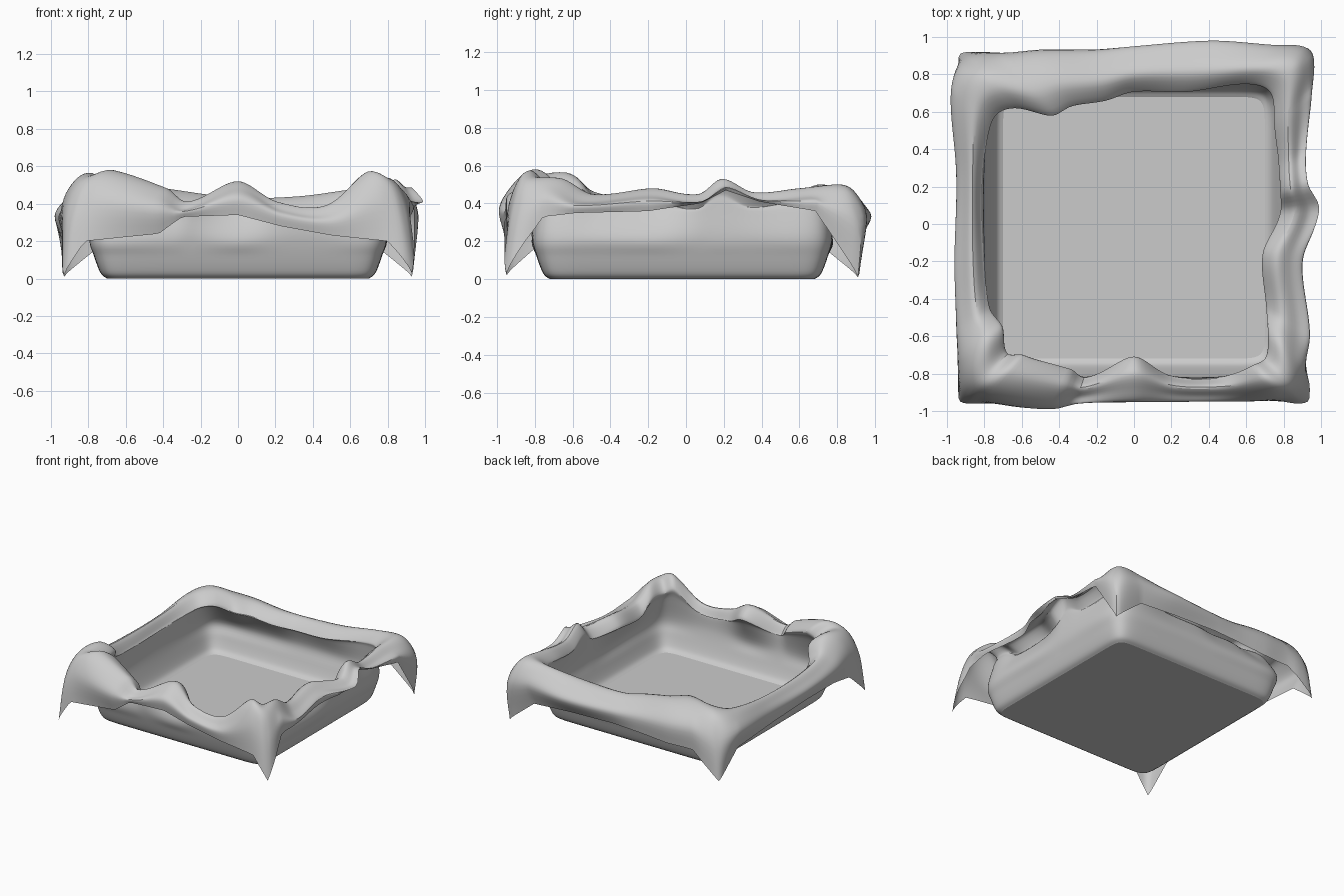
import bpy, bmesh

if "Cube" in bpy.data.objects:
    bpy.data.objects.remove(bpy.data.objects["Cube"])

# Cloth folds along each side, listed counter-clockwise from the corner.
# Row: position along side, inner reach, crest height, outer reach, hem height
FRONT = [(-1, .72, .55, .98, .02), (-.87, .69, .58, .95, .2), (-.45, .75, .48, .97, .24),
         (-.32, .80, .41, .94, .33), (0, .68, .52, .93, .34), (.25, .79, .41, .93, .28),
         (.55, .80, .39, .93, .23), (.86, .75, .57, .94, .2)]
RIGHT = [(-1, .75, .54, .97, .03), (-.8, .72, .53, .93, .33), (-.6, .70, .45, .94, .35),
         (-.2, .68, .48, .90, .36), (.1, .78, .45, .99, .40), (.25, .78, .53, .93, .47),
         (.45, .77, .46, .92, .41), (.75, .75, .48, .96, .36)]
BACK = [(-1, .78, .50, 1.03, .01), (-.75, .77, .48, .99, .2), (-.4, .72, .44, 1.0, .22),
        (0, .72, .43, .97, .23), (.22, .67, .45, .95, .22), (.5, .64, .48, .95, .2),
        (.75, .59, .50, .94, .2)]
LEFT = [(-1, .68, .49, .98, .01), (-.75, .76, .46, .99, .2), (-.3, .81, .42, .95, .23),
        (.2, .80, .42, .96, .25), (.55, .77, .46, .95, .25), (.76, .70, .56, .95, .22)]
CY = -.02          # the cloth sits slightly towards the front
SIDE_STEPS, RING_STEPS = 72, 5

stations = [(2 * k + row[0] + 1, row[1:]) for k, side in enumerate((FRONT, RIGHT, BACK, LEFT))
            for row in side]
N = len(stations)


def station(i):
    s, v = stations[i % N]
    return s + 8 * (i // N), v


def fold_at(s):
    """Smoothly interpolated fold values at perimeter position s (hem linear)."""
    i = max(k for k in range(N) if stations[k][0] <= s + 1e-9)
    (s0, a), (s1, b), (s2, c), (s3, d) = [station(i + k) for k in (-1, 0, 1, 2)]
    h = s2 - s1
    t = (s - s1) / h
    out = []
    for k in range(4):
        if k == 3:
            out.append(b[k] + (c[k] - b[k]) * t)
            continue
        m1 = (c[k] - a[k]) / (s2 - s0) * h
        m2 = (d[k] - b[k]) / (s3 - s1) * h
        out.append((2*t**3 - 3*t**2 + 1) * b[k] + (t**3 - 2*t**2 + t) * m1
                   + (3*t**2 - 2*t**3) * c[k] + (t**3 - t**2) * m2)
    return out


def square_point(s):
    k, p = int(s // 2) % 4, s % 2 - 1
    return ((p, -1), (1, p), (-p, 1), (-1, -p))[k]


def place(s, d, z, n):
    """Point at reach d on a square whose corners are rounded by exponent n."""
    x, y = square_point(s)
    f = d * (abs(x)**n + abs(y)**n) ** (-1 / n)
    return (x * f, y * f + CY, z)


def catmull(p, steps):
    q = [p[0]] + p + [p[-1]]
    pts = []
    for i in range(1, len(q) - 2):
        for j in range(steps):
            t = j / steps
            pts.append([.5 * (2*b + (c - a)*t + (2*a - 5*b + 4*c - d)*t*t
                              + (3*b - a - 3*c + d)*t**3)
                        for a, b, c, d in zip(*q[i - 1:i + 3])])
    return pts + [list(p[-1])]


bm = bmesh.new()
columns = []
total = 4 * SIDE_STEPS
for i in range(total):
    s = 8 * i / total
    inner, crest, outer, hem = fold_at(s)
    w = outer - inner
    # wall, rolled-over rim and hanging hem
    keys = [place(s, .70, 0, 20), place(s, .735, .03, 16), place(s, .77, .12, 13),
            place(s, .795, .22, 11),
            place(s, inner * .6 + .795 * .4, (crest + .22) / 2 + .02, 10),
            place(s, inner + .04 * w, crest - .07, 9),
            place(s, inner + .38 * w, crest, 9),
            place(s, inner + .75 * w, crest - .04, 8),
            place(s, outer, crest * .6 + hem * .4 - .02, 8),
            place(s, min(outer - .01, .94), hem, 60)]
    columns.append([bm.verts.new((x, y, max(z, 0))) for x, y, z in catmull(keys, RING_STEPS)])

for i in range(total):
    a, b = columns[i], columns[(i + 1) % total]
    for j in range(len(a) - 1):
        bm.faces.new((a[j], b[j], b[j + 1], a[j + 1]))
# flat base, with an inset border so its shading stays even
base = bm.faces.new([c[0] for c in columns])
bmesh.ops.recalc_face_normals(bm, faces=bm.faces)
bmesh.ops.inset_region(bm, faces=[base], thickness=.02)

mesh = bpy.data.meshes.new("cloth_basket")
bm.to_mesh(mesh)
bm.free()
basket = bpy.data.objects.new("cloth_basket", mesh)
bpy.context.collection.objects.link(basket)
bpy.context.view_layer.objects.active = basket
basket.select_set(True)
bpy.ops.object.shade_smooth_by_angle()
